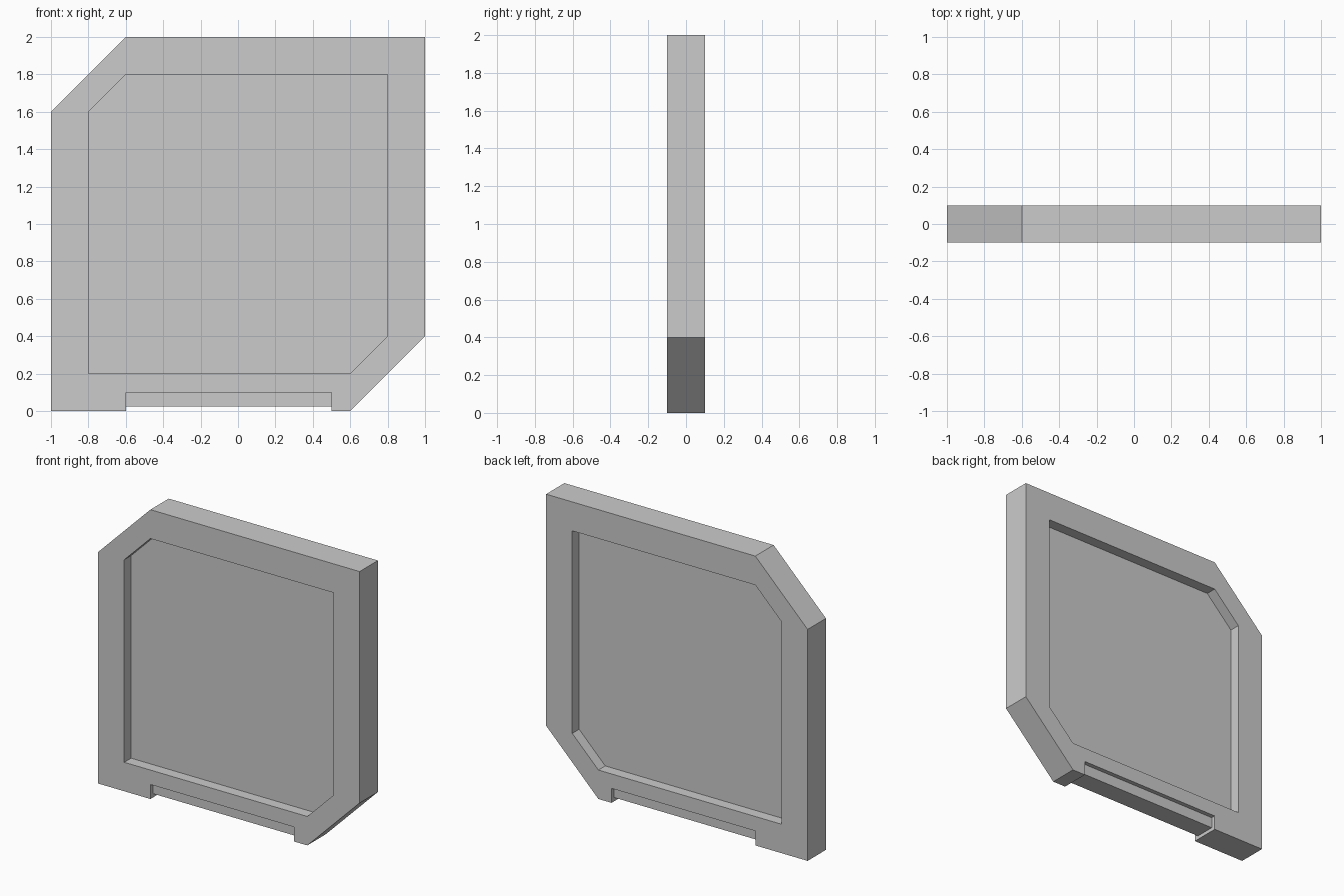
import bpy
import bmesh

if "Cube" in bpy.data.objects:
    bpy.data.objects.remove(bpy.data.objects["Cube"])


def slab(name, faces_xz, half_depth):
    """Extrude flat x-z faces into a solid centred on y = 0."""
    bm = bmesh.new()
    for pts in faces_xz:
        bm.faces.new([bm.verts.new((x, -half_depth, z)) for x, z in pts])
    bmesh.ops.remove_doubles(bm, verts=bm.verts, dist=1e-4)
    front = bm.faces[:]
    ext = bmesh.ops.extrude_face_region(bm, geom=front, use_keep_orig=True)
    moved = [g for g in ext["geom"] if isinstance(g, bmesh.types.BMVert)]
    bmesh.ops.translate(bm, verts=moved, vec=(0, 2 * half_depth, 0))
    bmesh.ops.recalc_face_normals(bm, faces=bm.faces)
    mesh = bpy.data.meshes.new(name)
    bm.to_mesh(mesh)
    bm.free()
    obj = bpy.data.objects.new(name, mesh)
    bpy.context.collection.objects.link(obj)
    return obj


# Six-sided outlines with two opposite corners cut off, bottom edge first
outer = [(-1, 0), (0.6, 0), (1, 0.4), (1, 2), (-0.6, 2), (-1, 1.6)]
inner = [(-0.8, 0.2), (0.6, 0.2), (0.8, 0.4), (0.8, 1.8), (-0.6, 1.8), (-0.8, 1.6)]
notch = [(-0.6, 0), (-0.6, 0.1), (0.5, 0.1), (0.5, 0)]

# Frame: one face per side, the bottom one notched
sides = []
for i in range(6):
    j = (i + 1) % 6
    gap = notch if i == 0 else []
    sides.append([outer[i], *gap, outer[j], inner[j], inner[i]])
slab("frame", sides, 0.1)

# Thin panel recessed on both faces of the frame
slab("panel", [inner], 0.025)

# Connector strip set into the bottom notch
slab("bottom_strip", [[(-0.6, 0.025), (0.5, 0.025), (0.5, 0.1), (-0.6, 0.1)]], 0.07)
